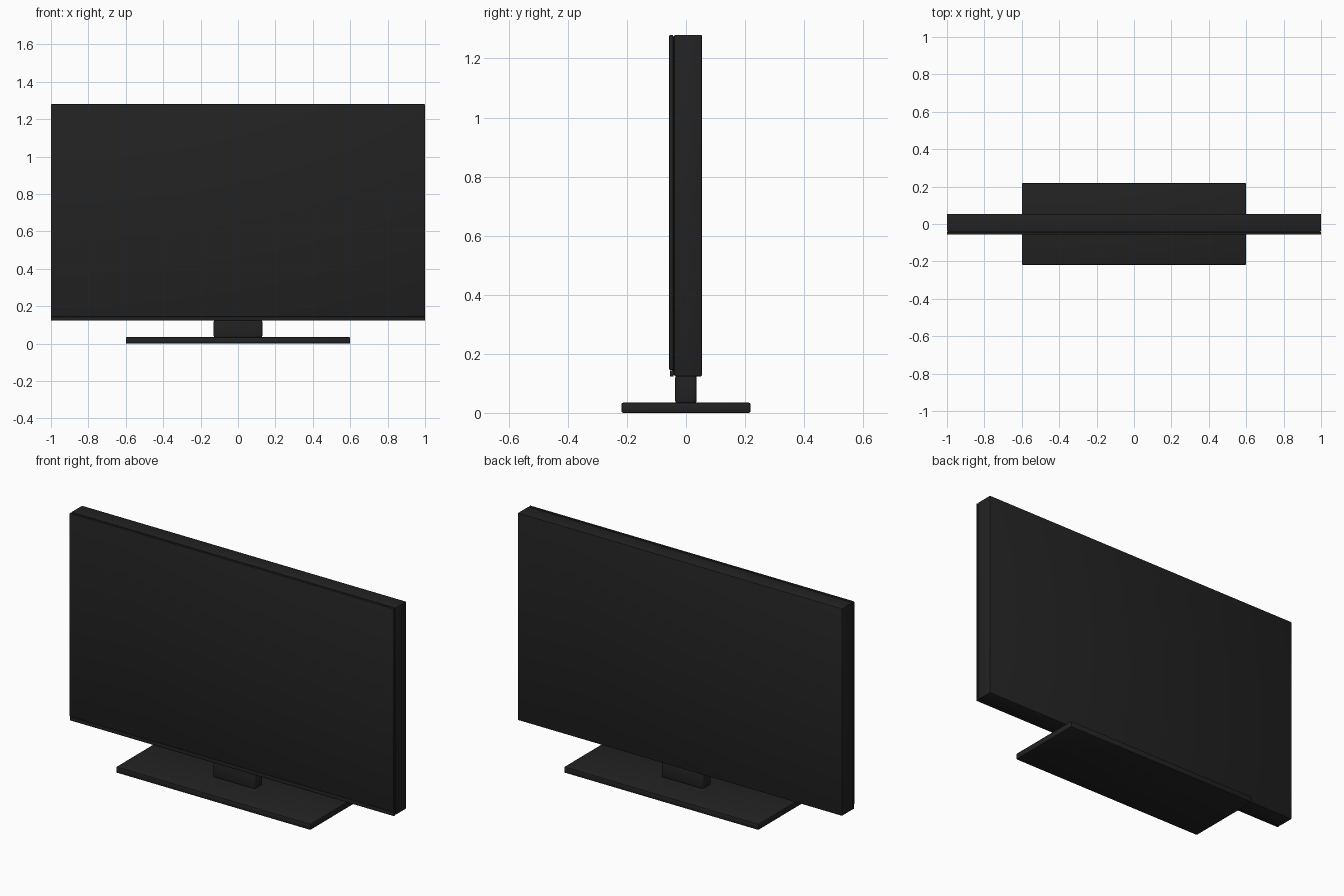
import bpy

cube = bpy.data.objects.get("Cube")
if cube:
    bpy.data.objects.remove(cube, do_unlink=True)


def make_material(name, value):
    mat = bpy.data.materials.new(name)
    mat.use_nodes = True
    colour = (value, value, value, 1)
    mat.diffuse_color = colour
    mat.node_tree.nodes["Principled BSDF"].inputs["Base Color"].default_value = colour
    return mat


black = make_material("black plastic", 0.016)


def box(name, x, y, z, bevel=0.0, segments=2):
    """Bevelled box spanning the (min, max) ranges x, y and z."""
    spans = (x, y, z)
    bpy.ops.mesh.primitive_cube_add(size=1, location=[(a + b) / 2 for a, b in spans])
    obj = bpy.context.object
    obj.name = name
    obj.scale = [b - a for a, b in spans]
    bpy.ops.object.transform_apply(location=False, rotation=False, scale=True)
    obj.data.materials.append(black)
    if bevel:
        mod = obj.modifiers.new("Rounded edges", "BEVEL")
        mod.width = bevel
        mod.segments = segments
        bpy.ops.object.modifier_apply(modifier=mod.name)
    bpy.ops.object.shade_smooth_by_angle()
    return obj


# Display: rear housing, recessed seam, front screen and lower trim
box("rear_housing", (-1, 1), (-0.04, 0.054), (0.124, 1.28), 0.004)
box("seam_core", (-0.995, 0.995), (-0.048, -0.03), (0.129, 1.275))
box("screen_panel", (-1, 1), (-0.057, -0.043), (0.145, 1.28), 0.004)
box("lower_trim", (-1, 1), (-0.055, -0.042), (0.123, 0.144), 0.003)

# Stand: rounded neck on a wide flat foot
box("stand_neck", (-0.13, 0.13), (-0.037, 0.036), (0.03, 0.13), 0.012, 3)
box("stand_foot", (-0.6, 0.6), (-0.219, 0.219), (0, 0.035), 0.007)
